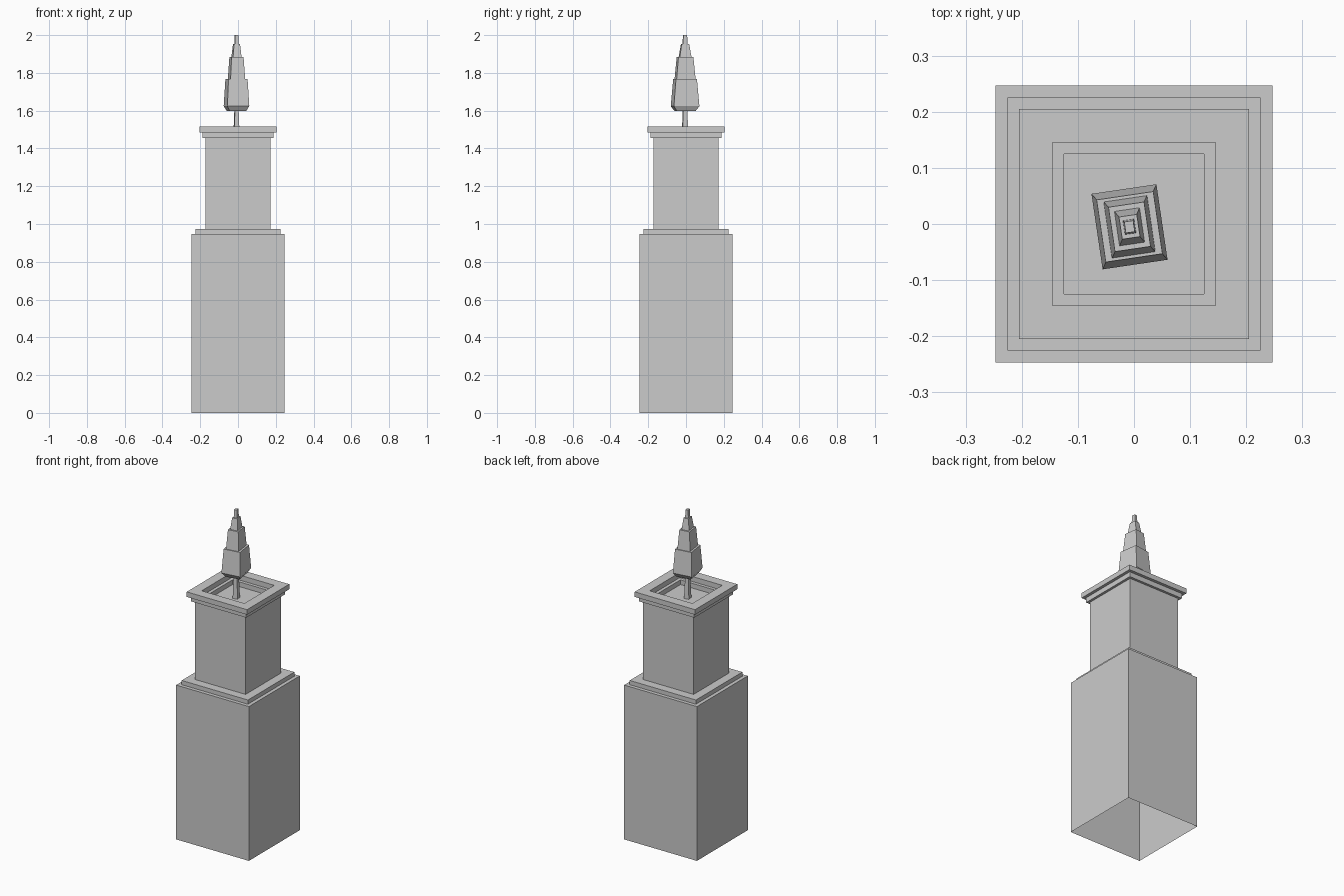
import bpy, bmesh, math

if "Cube" in bpy.data.objects:
    bpy.data.objects.remove(bpy.data.objects["Cube"])


def loft(name, rings, cap_start=True, loc=(0, 0), turn=0):
    """Join rectangular rings (half x, half y, z) into one flat-faced shell."""
    bm = bmesh.new()
    prev = first = None
    for hx, hy, z in rings:
        ring = [bm.verts.new((sx * hx, sy * hy, z))
                for sx, sy in ((-1, -1), (1, -1), (1, 1), (-1, 1))]
        if prev:
            for i in range(4):
                j = (i + 1) % 4
                bm.faces.new((prev[i], prev[j], ring[j], ring[i]))
        else:
            first = ring
        prev = ring
    bm.faces.new(prev)
    if cap_start:
        bm.faces.new(first[::-1])
    mesh = bpy.data.meshes.new(name)
    bm.to_mesh(mesh)
    bm.free()
    obj = bpy.data.objects.new(name, mesh)
    obj.location = (loc[0], loc[1], 0)
    obj.rotation_euler.z = math.radians(turn)
    bpy.context.collection.objects.link(obj)
    return obj


# Tower shell: open bottom, stepped shoulder, cornice and stepped roof recess
profile = [(0.247, 0), (0.247, 0.948), (0.225, 0.948), (0.225, 0.974),
           (0.172, 0.974), (0.172, 1.455), (0.187, 1.455), (0.187, 1.485),
           (0.205, 1.485), (0.205, 1.516), (0.145, 1.516), (0.145, 1.485),
           (0.125, 1.485), (0.125, 1.456)]
loft("tower", [(h, h, z) for h, z in profile], cap_start=False)

# Spire parts share a slightly off-centre, turned axis
axis = dict(loc=(-0.008, -0.005), turn=8.4)

# Tapered post rising from the roof recess
loft("spire_post", [(0.015, 0.016, 1.456), (0.010, 0.011, 1.60)], **axis)

# Stepped spire with bevelled underside and four tapering tiers
loft("spire", [(0.044, 0.050, 1.598), (0.0585, 0.068, 1.624),
               (0.051, 0.056, 1.768), (0.039, 0.0505, 1.768),
               (0.032, 0.040, 1.884), (0.0226, 0.031, 1.884),
               (0.016, 0.020, 1.952), (0.010, 0.0125, 1.952),
               (0.008, 0.010, 2.0)], **axis)
